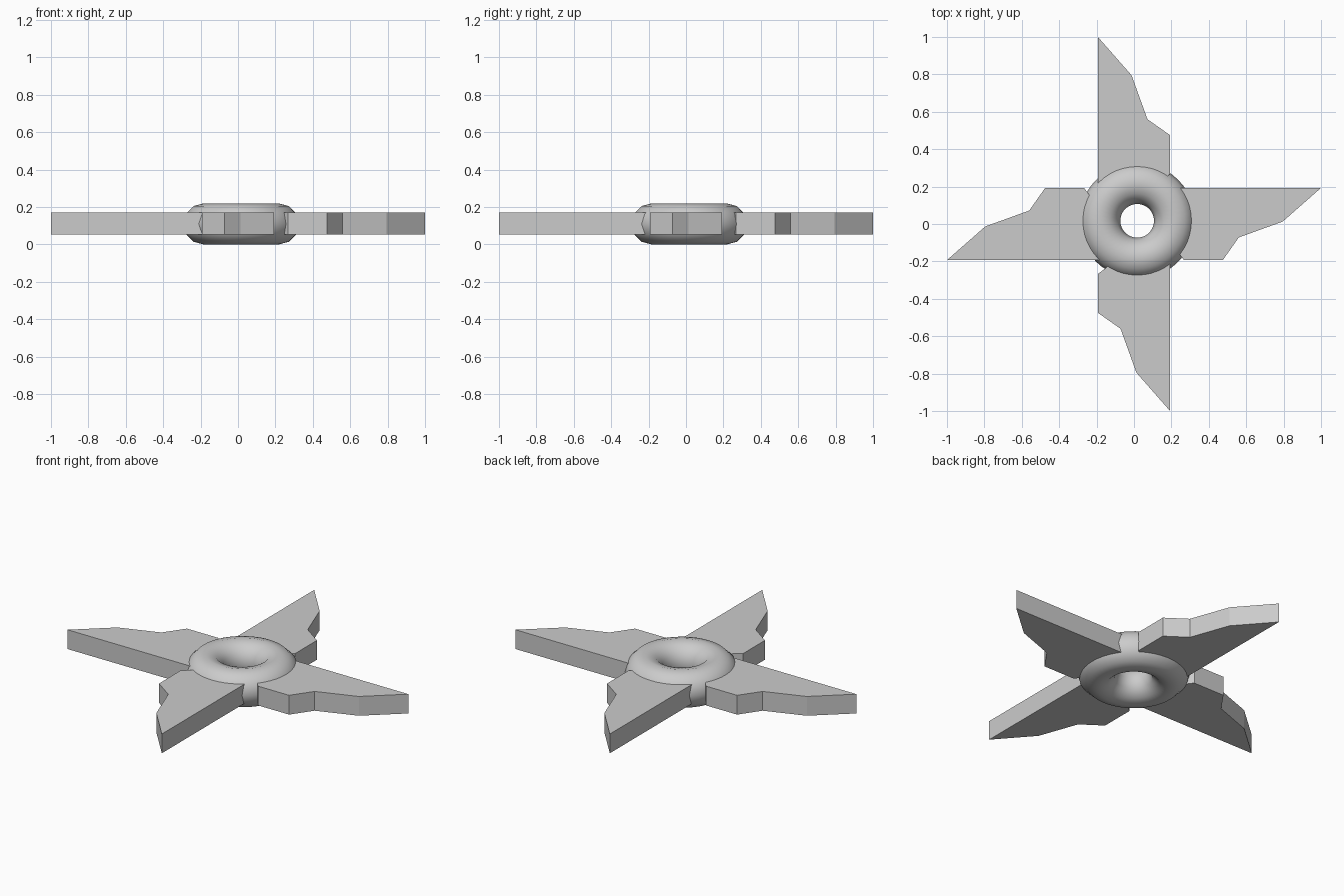
import bpy, bmesh, math
from mathutils import Matrix

if "Cube" in bpy.data.objects:
    bpy.data.objects.remove(bpy.data.objects["Cube"])

# Outline of one blade (pointing +y), inner end buried in the ring
PROFILE = [(-0.193, 1.0), (-0.193, 0.165), (-0.10, 0.18), (0.10, 0.18),
           (0.15, 0.235), (0.193, 0.267), (0.193, 0.475), (0.072, 0.56),
           (-0.013, 0.795)]
Z_LOW, Z_HIGH = 0.054, 0.17


def make_blade(name, angle):
    bm = bmesh.new()
    face = bm.faces.new([bm.verts.new((x, y, Z_LOW)) for x, y in PROFILE])
    ext = bmesh.ops.extrude_face_region(bm, geom=[face], use_keep_orig=True)
    top = [v for v in ext["geom"] if isinstance(v, bmesh.types.BMVert)]
    bmesh.ops.translate(bm, verts=top, vec=(0, 0, Z_HIGH - Z_LOW))
    bmesh.ops.rotate(bm, verts=bm.verts, cent=(0, 0, 0),
                     matrix=Matrix.Rotation(angle, 3, 'Z'))
    bmesh.ops.recalc_face_normals(bm, faces=bm.faces)
    mesh = bpy.data.meshes.new(name)
    bm.to_mesh(mesh)
    bm.free()
    obj = bpy.data.objects.new(name, mesh)
    bpy.context.collection.objects.link(obj)


# Four blades in a pinwheel
for i, side in enumerate(("back", "left", "front", "right")):
    make_blade(f"{side}_blade", i * math.pi / 2)

# Central ring, slightly off centre
bpy.ops.mesh.primitive_torus_add(major_radius=0.2, minor_radius=0.11,
                                 major_segments=48, minor_segments=12,
                                 location=(0.017, 0.017, 0.11))
ring = bpy.context.object
ring.name = "centre_ring"
bpy.ops.object.shade_smooth_by_angle(angle=math.radians(40))
